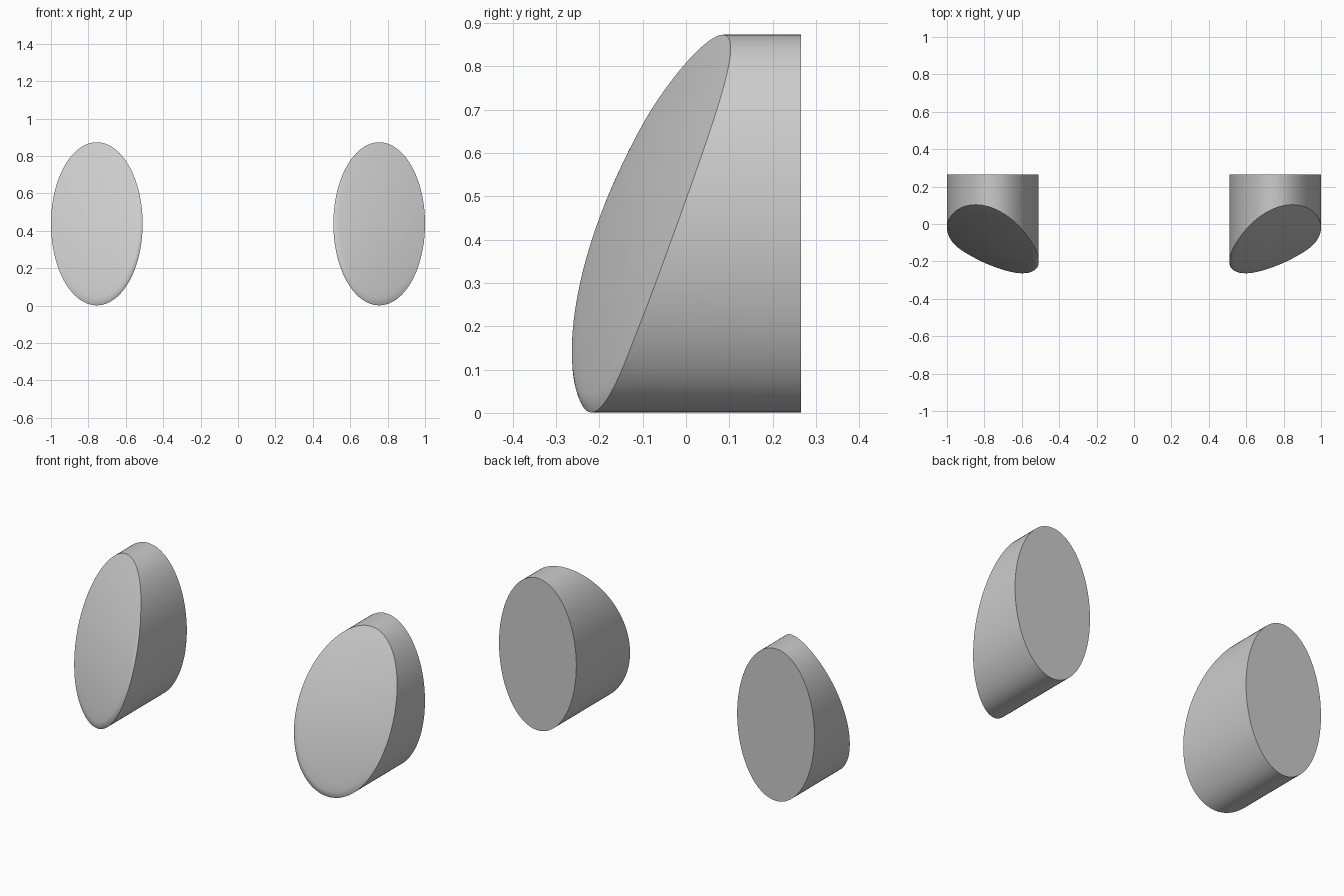
import bpy, bmesh, math

if "Cube" in bpy.data.objects:
    bpy.data.objects.remove(bpy.data.objects["Cube"])

CX, CZ = 0.755, 0.437      # centre of the oval section
RX, RZ = 0.245, 0.436      # half width and half height
BACK = 0.265
N = 96


def front_y(r, a):
    """Depth of the slanted, gently domed front face (u outward, w up)."""
    u, w = r * math.cos(a), r * math.sin(a)
    y = -0.13 + 0.095 * u + 0.1575 * w + 0.015 * u * u + 0.0575 * w * w
    # rounded rim along the forward (inner, lower) side
    low = max(0.0, -(0.6 * u + 0.8 * w))
    roll = max(0.0, (r - 0.9) / 0.1)
    return y + 0.014 * low * roll ** 2


def oval_block(name, side):
    bm = bmesh.new()

    def ring(r, depth):
        return [bm.verts.new((side * (CX + RX * r * math.cos(a)), depth(r, a),
                              CZ + RZ * r * math.sin(a)))
                for a in (2 * math.pi * i / N for i in range(N))]

    # domed front, from the centre out to the rim, then the straight side wall
    radii = [0.2, 0.4, 0.6, 0.8, 0.9, 0.93, 0.96, 0.98, 1.0]
    rings = [ring(r, front_y) for r in radii]
    rings.append(ring(1.0, lambda r, a: BACK))
    centre = bm.verts.new((side * CX, front_y(0, 0), CZ))
    for i in range(N):
        j = (i + 1) % N
        bm.faces.new((centre, rings[0][i], rings[0][j]))
        for p, q in zip(rings, rings[1:]):
            bm.faces.new((p[i], q[i], q[j], p[j]))
    # flat back
    bm.faces.new(rings[-1])
    bmesh.ops.recalc_face_normals(bm, faces=bm.faces)

    mesh = bpy.data.meshes.new(name)
    bm.to_mesh(mesh)
    bm.free()
    obj = bpy.data.objects.new(name, mesh)
    bpy.context.collection.objects.link(obj)
    bpy.ops.object.select_all(action='DESELECT')
    obj.select_set(True)
    bpy.context.view_layer.objects.active = obj
    bpy.ops.object.shade_smooth_by_angle(angle=math.radians(30))


oval_block("left_oval_lamp", -1)
oval_block("right_oval_lamp", 1)
